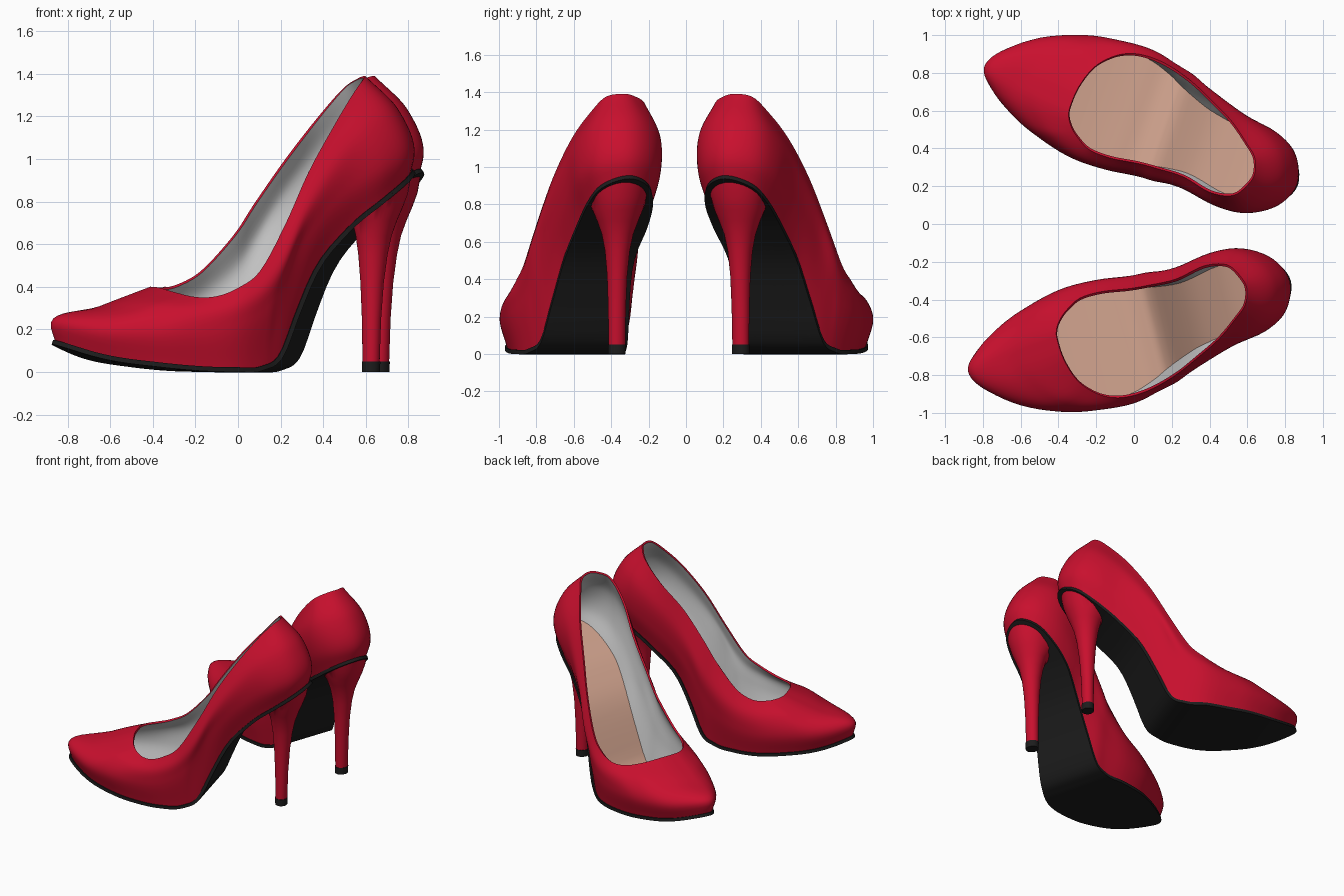
import bpy, bmesh
from math import radians, cos, sin, tau
from mathutils import Vector, Matrix

cube = bpy.data.objects.get("Cube")
if cube:
    bpy.data.objects.remove(cube, do_unlink=True)


def material(name, rgb, roughness=0.5):
    mat = bpy.data.materials.new(name)
    mat.use_nodes = True
    mat.diffuse_color = (*rgb, 1)
    node = mat.node_tree.nodes["Principled BSDF"]
    node.inputs["Base Color"].default_value = (*rgb, 1)
    node.inputs["Roughness"].default_value = roughness
    return mat


RED = material("red leather", (0.58, 0.005, 0.027))
BLACK = material("black sole", (0.012, 0.012, 0.012))
GREY = material("grey lining", (0.6, 0.6, 0.6))
TAN = material("tan insole", (0.66, 0.38, 0.28))

# Local frame: u runs toe to heel, v points to the inner side, z is up.
# Lengthwise profile: u, sole height, rise to the widest line, sole inset
PROFILE = [(0, .155, .065, .02), (.2, .085, .1, .035), (.45, .045, .14, .037),
           (.8, .023, .2, .04), (.95, .03, .27, .045), (1.04, .08, .32, .05),
           (1.13, .28, .3, .055), (1.21, .45, .23, .06), (1.39, .67, .19, .055),
           (1.58, .82, .15, .05), (1.77, .96, .06, .015)]

# Widest outline (u, v): toe, outer side, heel back, inner side
WIDE = [(0, 0), (.055, -.107), (.226, -.245), (.44, -.337), (.62, -.372), (.81, -.382),
        (.96, -.345), (1.05, -.31), (1.2, -.262), (1.4, -.215), (1.58, -.19), (1.71, -.115),
        (1.77, .03), (1.715, .165), (1.585, .25), (1.42, .268), (1.21, .24), (1.05, .25),
        (.95, .26), (.78, .293), (.573, .295), (.35, .239), (.2, .175), (.07, .09)]

# Opening edge (u, v, z), matched to the outline
RIM = [(.5, .04, .4), (.508, -.07, .396), (.55, -.195, .375), (.63, -.285, .352),
       (.72, -.332, .356), (.82, -.345, .395), (.93, -.334, .475), (1.06, -.297, .69),
       (1.19, -.24, .94), (1.33, -.17, 1.155), (1.44, -.09, 1.3), (1.51, -.03, 1.375),
       (1.54, .05, 1.39), (1.525, .12, 1.38), (1.47, .2, 1.33), (1.35, .225, 1.19),
       (1.19, .195, 1), (1.04, .2, .79), (.94, .208, .64), (.79, .23, .475),
       (.67, .225, .41), (.585, .18, .397), (.535, .135, .398), (.508, .09, .4)]


def spline(ts, ps, t):
    """Smooth curve through points ps placed at parameters ts."""
    n = len(ts)
    t = min(max(t, ts[0]), ts[-1])
    i = max(k for k in range(n - 1) if ts[k] <= t)
    slope = [(ps[k + 1] - ps[k]) / max(ts[k + 1] - ts[k], 1e-6) for k in range(n - 1)]

    def tangent(k):
        if k in (0, n - 1):
            return slope[min(k, n - 2)]
        a, b = ts[k] - ts[k - 1], ts[k + 1] - ts[k]
        return (slope[k - 1] * b + slope[k] * a) / (a + b)

    h = ts[i + 1] - ts[i]
    s = (t - ts[i]) / h
    return (ps[i] * (1 + 2 * s) * (1 - s) ** 2 + tangent(i) * (h * s * (1 - s) ** 2)
            + ps[i + 1] * (s * s * (3 - 2 * s)) + tangent(i + 1) * (h * s * s * (s - 1)))


STATIONS = [row[0] for row in PROFILE]


def profile(u, column):
    return spline(STATIONS, [row[column] for row in PROFILE], u)


def closed_curve(points, steps=5):
    """Resample a closed loop smoothly."""
    pts = [Vector((*p, 0)[:3]) for p in points]
    n = len(pts)
    ring = []
    for i in range(n):
        near = [pts[(i + k) % n] for k in (-1, 0, 1, 2)]
        ring += [spline([-1, 0, 1, 2], near, k / steps) for k in range(steps)]
    return ring


wide = closed_curve(WIDE)
rim = closed_curve(RIM)
N = len(wide)
outward, feather = [], []
for i, p in enumerate(wide):
    along = wide[(i + 1) % N] - wide[i - 1]
    outward.append(Vector((along.y, -along.x, 0)).normalized())
    p.z = profile(p.x, 1) + profile(p.x, 2)
for p, n in zip(wide, outward):
    q = p - n * profile(p.x, 3)
    feather.append(Vector((q.x, q.y, profile(q.x, 1))))


def build(name, rows, place, mats, wrap=False, caps=False, thickness=0):
    """Skin a grid of points, place it, and optionally thicken it."""
    bm = bmesh.new()
    grid = [[bm.verts.new(place @ p) for p in row] for row in rows]
    count = len(grid[0])
    for a, b in zip(grid, grid[1:]):
        for k in range(count if wrap else count - 1):
            m = (k + 1) % count
            bm.faces.new((a[k], a[m], b[m], b[k]))
    if caps:
        bm.faces.new(grid[0][::-1])
        bm.faces.new(grid[-1])
    bmesh.ops.remove_doubles(bm, verts=bm.verts, dist=1e-5)
    if place.determinant() < 0:
        bmesh.ops.reverse_faces(bm, faces=bm.faces)
    mesh = bpy.data.meshes.new(name)
    bm.to_mesh(mesh)
    bm.free()
    for mat in mats:
        mesh.materials.append(mat)
    obj = bpy.data.objects.new(name, mesh)
    bpy.context.collection.objects.link(obj)
    bpy.ops.object.select_all(action="DESELECT")
    obj.select_set(True)
    bpy.context.view_layer.objects.active = obj
    if thickness:
        mod = obj.modifiers.new("thickness", "SOLIDIFY")
        mod.thickness = thickness
        mod.offset = -1
        mod.material_offset = len(mats) - 1
        mod.material_offset_rim = 0
        bpy.ops.object.modifier_apply(modifier=mod.name)
    bpy.ops.object.shade_smooth_by_angle(angle=radians(40))


def upper_rows(levels=20):
    columns = []
    for f, w, r, n in zip(feather, wide, rim, outward):
        d = r - w
        bulge = 0.11 * min(1, w.x / 0.3)
        shoulder = (w + r) / 2 + (n * d.z + Vector((0, 0, d.xy.length))) * bulge
        pts = [f, w, shoulder, r]
        ts = [0]
        for a, b in zip(pts, pts[1:]):
            ts.append(ts[-1] + (b - a).length)
        columns.append([spline(ts, pts, ts[-1] * j / levels) for j in range(levels + 1)])
    return list(zip(*columns))


def bed_rows(grow, lift, across=8):
    """Strips across the sole outline, following the sole height."""
    edge = [f + n * grow for f, n in zip(feather, outward)]
    rows = []
    for k in range(across + 1):
        row = []
        for i in range(N // 2 + 1):
            p = edge[i].lerp(edge[-i % N], k / across)
            row.append(Vector((p.x, p.y, profile(p.x, 1) + lift)))
        rows.append(row)
    return rows


def heel_rows(rings, sides=40):
    """Oval rings (z, front u, back u, half width), clamped under the sole."""
    rows = []
    for z, front, back, half in rings:
        row = []
        for k in range(sides):
            a = tau * k / sides
            u = (front + back) / 2 + (back - front) / 2 * cos(a)
            row.append(Vector((u, 0.018 + half * sin(a), min(z, profile(u, 1) - 0.012))))
        rows.append(row)
    return rows


HEEL = [(.05, 1.52, 1.6, .045), (.25, 1.517, 1.607, .048), (.42, 1.51, 1.62, .054),
        (.55, 1.5, 1.638, .066), (.64, 1.488, 1.657, .084), (.71, 1.472, 1.682, .11),
        (.77, 1.445, 1.708, .135), (.84, 1.41, 1.735, .155), (.96, 1.38, 1.752, .165)]
TIP = [(0, 1.518, 1.602, .047), (.05, 1.517, 1.603, .048)]


def shoe(side, toe, angle, mirror):
    place = (Matrix.Translation((*toe, 0)) @ Matrix.Rotation(radians(angle), 4, "Z")
             @ Matrix.Diagonal((1, mirror, 1, 1)))
    build(side + "_upper", upper_rows(), place, [RED, GREY], wrap=True, thickness=0.014)
    build(side + "_insole", bed_rows(-0.006, 0.02), place, [TAN])
    build(side + "_sole", bed_rows(0.008, 0), place, [BLACK], thickness=0.022)
    build(side + "_heel", heel_rows(HEEL), place, [RED], wrap=True, caps=True)
    build(side + "_heel_tip", heel_rows(TIP), place, [BLACK], wrap=True, caps=True)


shoe("front_shoe", (-.88, -.78), 14.6, 1)
shoe("rear_shoe", (-.795, .83), -19.5, -1)
